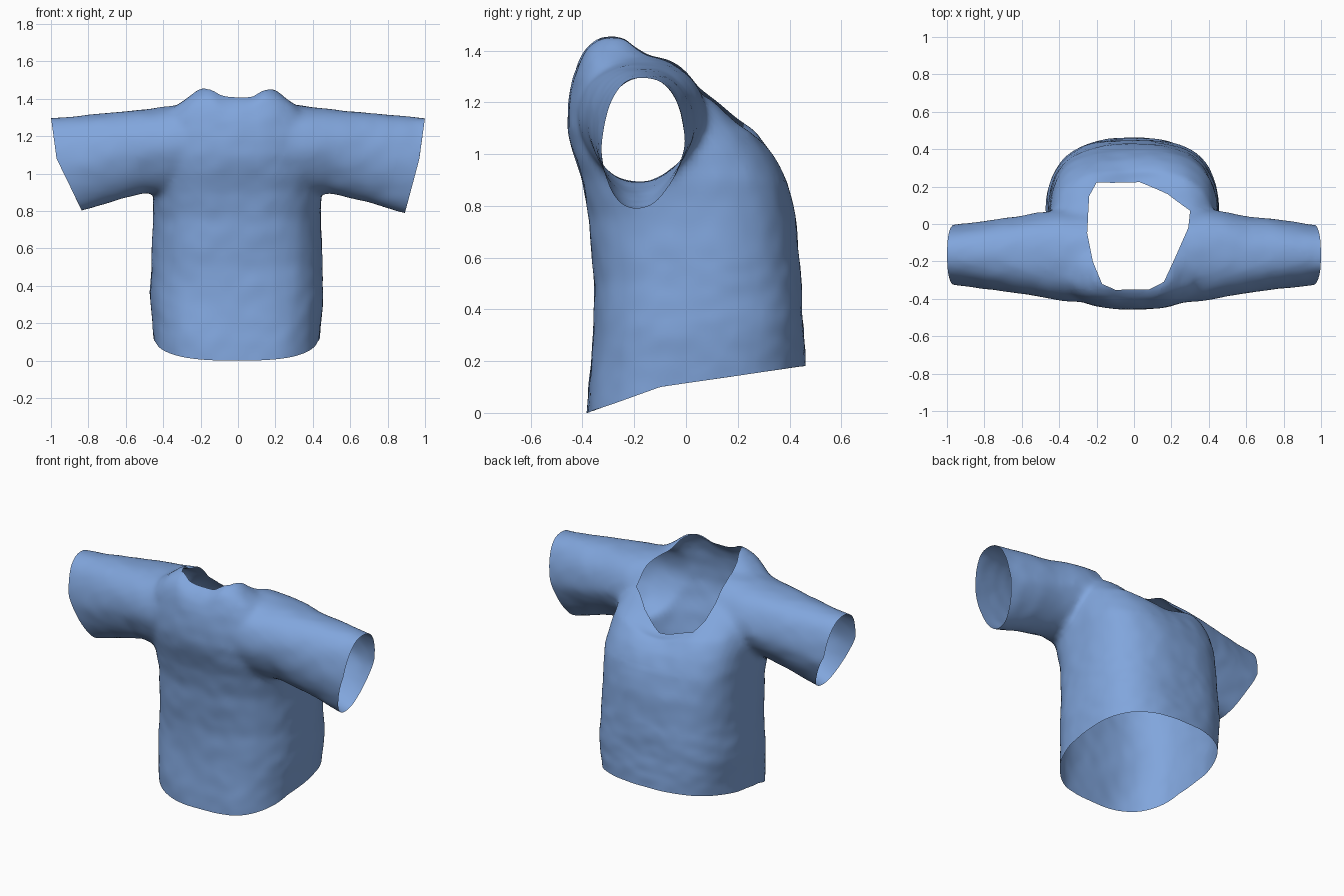
import bpy, bmesh, math
from mathutils import Vector, noise

if "Cube" in bpy.data.objects:
    bpy.data.objects.remove(bpy.data.objects["Cube"])


def spow(v, p):
    return math.copysign(abs(v) ** p, v)


def loft(bm, rings):
    """Skin closed rings of points and cap both ends."""
    loops = [[bm.verts.new(p) for p in r] for r in rings]
    n = len(loops[0])
    for a, b in zip(loops, loops[1:]):
        for i in range(n):
            j = (i + 1) % n
            bm.faces.new((a[i], a[j], b[j], b[i]))
    bm.faces.new(loops[0][::-1])
    bm.faces.new(loops[-1])


ANG = [math.tau * i / 64 for i in range(64)]

# Torso sections: height, front y, back y, half width, squareness power of the back
TORSO = [(-.1, -.385, .46, .44, .72), (.1, -.38, .46, .45, .72), (.3, -.358, .45, .465, .72),
         (.5, -.355, .445, .455, .72), (.75, -.372, .425, .448, .7), (.9, -.405, .39, .455, .66),
         (1.0, -.438, .345, .45, .64), (1.1, -.46, .28, .435, .62), (1.2, -.455, .16, .415, .65),
         (1.3, -.437, .01, .38, .75), (1.36, -.42, -.075, .33, .78), (1.41, -.4, -.15, .26, .78),
         (1.455, -.345, -.2, .2, .78)]
# Sleeve sections: distance from centre, front y, back y, bottom z, top z
SLEEVE = [(.2, -.425, .06, .92, 1.385), (.38, -.41, .08, .89, 1.36), (.5, -.388, .065, .895, 1.345),
          (.62, -.37, .04, .865, 1.33), (.75, -.352, .025, .825, 1.32),
          (.87, -.338, .01, .79, 1.31), (1.0, -.32, -.008, .77, 1.295),
          (1.1, -.31, -.01, .77, 1.29)]

bm = bmesh.new()
rings = []
for z, f, b, w, back in TORSO:
    ring = []
    for a in ANG:
        c, s = math.cos(a), math.sin(a)
        p = back if s > 0 else .74
        ring.append((w * spow(c, p) * (1 - .03 * max(0, s)) - .006,
                     (f + b) / 2 + (b - f) / 2 * spow(s, p), z))
    rings.append(ring)
loft(bm, rings)
for side in (-1, 1):
    rings = []
    for x, f, b, lo, hi in SLEEVE:
        ring = []
        for a in ANG:
            c, s = math.cos(a), math.sin(a)
            under = max(0, -s)                    # narrower underside
            pinch = 1 - .25 * under
            ring.append((side * x, (f + b) / 2 - .025 * under + (b - f) / 2 * spow(c, .85) * pinch,
                         (lo + hi) / 2 + (hi - lo) / 2 * spow(s, .92)))
        rings.append(ring)
    loft(bm, rings)
bmesh.ops.recalc_face_normals(bm, faces=bm.faces)
mesh = bpy.data.meshes.new("shirt")
bm.to_mesh(mesh)
bm.free()
shirt = bpy.data.objects.new("shirt", mesh)
bpy.context.collection.objects.link(shirt)

# Fuse torso and sleeves into one skin
rem = shirt.modifiers.new("fuse", 'REMESH')
rem.mode = 'VOXEL'
rem.voxel_size = .02
smo = shirt.modifiers.new("soften", 'SMOOTH')
smo.factor = .5
smo.iterations = 8
dg = bpy.context.evaluated_depsgraph_get()
fused = bpy.data.meshes.new_from_object(shirt.evaluated_get(dg))
shirt.modifiers.clear()
shirt.data = fused
bm = bmesh.new()
bm.from_mesh(fused)


def cut(co, no, clear=True, faces=None):
    fs = faces if faces is not None else bm.faces[:]
    geom = set(fs)
    for f in fs:
        geom.update(f.edges)
        geom.update(f.verts)
    return bmesh.ops.bisect_plane(bm, geom=list(geom), dist=1e-5, plane_co=co, plane_no=no,
                                  clear_outer=clear)


# Open hem, and cuffs that slant inward more steeply below
cut((0, 0, .0), (0, 0, -1))
for side, low in ((1, .895), (-1, .835)):
    cut((side, 0, 1.3), (side * .22, 0, -.03))
    cut((side * .97, 0, 1.08), (side * .28, 0, low - .97))

# Neck opening, outlined from above and cut clockwise
NECK = [(-.24, .15), (-.2, .22), (.03, .225), (.18, .16), (.3, .07), (.29, -.02), (.22, -.18),
        (.16, -.31), (.08, -.35), (-.1, -.35), (-.17, -.32), (-.22, -.2), (-.25, -.05)]
inside = [f for f in bm.faces if f.calc_center_median().z > .95]
for p, q in zip(NECK, NECK[1:] + NECK[:1]):
    out = Vector((p[1] - q[1], q[0] - p[0], 0))
    co = Vector((*p, 0))
    res = cut(co, out, False, inside)
    cand = set(inside) | {g for g in res['geom'] if isinstance(g, bmesh.types.BMFace)}
    inside = [f for f in cand if f.is_valid and (f.calc_center_median() - co).dot(out) < 0]
bmesh.ops.delete(bm, geom=inside, context='FACES')

# Raise the hem toward the back, dip the neckline and add soft cloth folds
bm.normal_update()
moves = []
for v in bm.verts:
    x, y, z = v.co
    d = .007 * noise.noise(v.co * 4) + .003 * noise.noise(v.co * 11)
    rise = .1 * min(1, max(0, (y + .38) / .28)) + .08 * max(0, (y + .1) / .55)
    dz = rise * max(0, 1 - z / .6)
    if z > .9:
        dz -= .04 * math.exp(-(x / .12) ** 4) * max(0, min(1, (z - 1.25) / .15)) * (y < -.2)
        dz -= .09 * math.exp(-((x - .03) / .2) ** 2) * math.exp(-((y - .2) / .11) ** 2)
    moves.append(v.co + v.normal * d + Vector((0, 0, dz)))
for v, co in zip(bm.verts, moves):
    v.co = co
low = min(v.co.z for v in bm.verts)
for v in bm.verts:
    v.co.z -= low
bm.to_mesh(fused)
bm.free()

# Cloth colour
mat = bpy.data.materials.new("blue cloth")
mat.diffuse_color = (.22, .38, .72, 1)
mat.use_nodes = True
mat.node_tree.nodes["Principled BSDF"].inputs["Base Color"].default_value = mat.diffuse_color
fused.materials.clear()
fused.materials.append(mat)
bpy.context.view_layer.objects.active = shirt
shirt.select_set(True)
bpy.ops.object.shade_smooth_by_angle(angle=math.radians(50))
